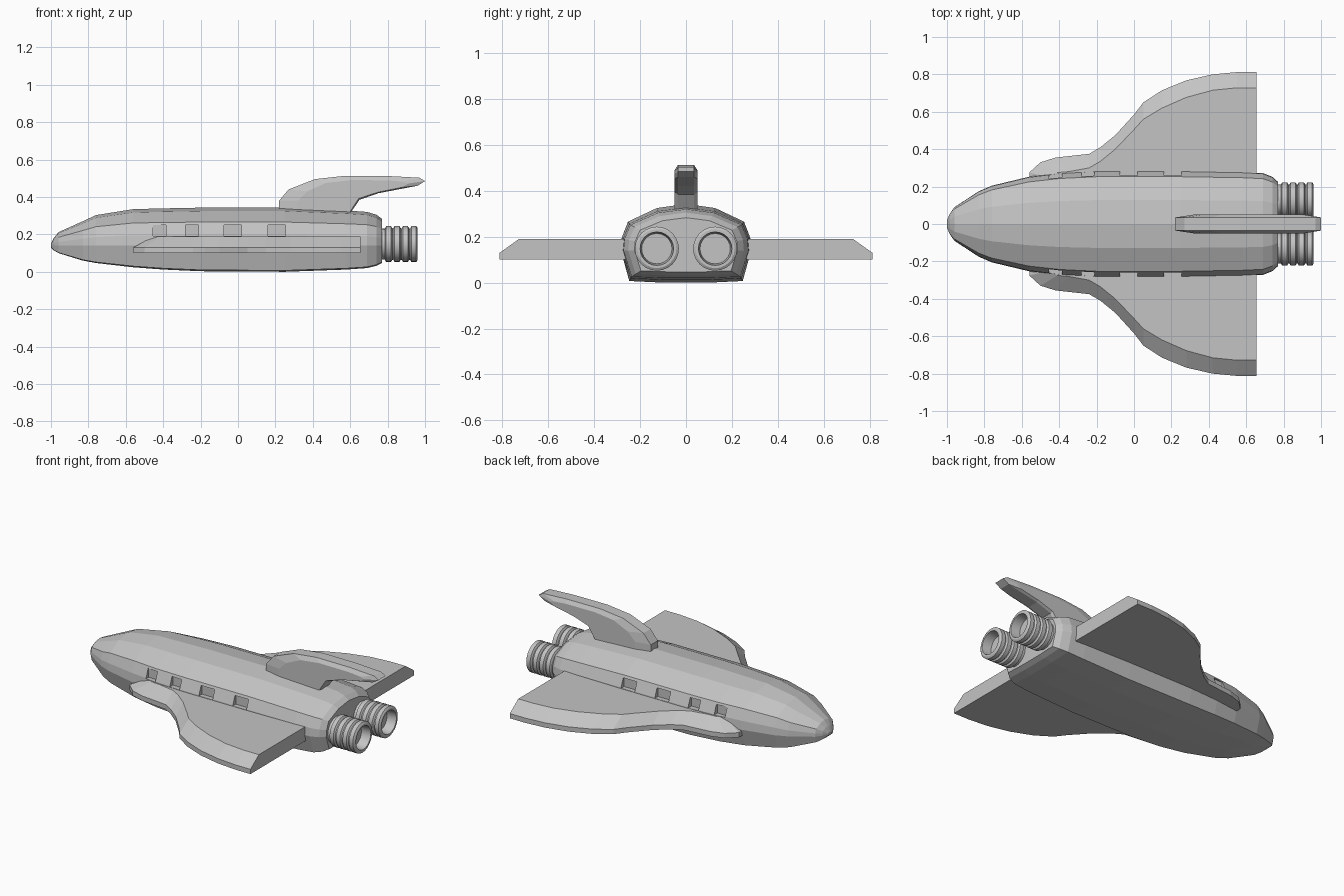
import bpy, bmesh
from math import cos, sin, tau

cube = bpy.data.objects.get("Cube")
if cube:
    bpy.data.objects.remove(cube, do_unlink=True)

grey = bpy.data.materials.new("hull_grey")
grey.use_nodes = True
colour = (0.55, 0.55, 0.55, 1)
grey.diffuse_color = colour
grey.node_tree.nodes["Principled BSDF"].inputs["Base Color"].default_value = colour


def finish(name, bm):
    """Turn a bmesh into a named grey object."""
    bmesh.ops.recalc_face_normals(bm, faces=bm.faces)
    mesh = bpy.data.meshes.new(name)
    bm.to_mesh(mesh)
    bm.free()
    mesh.materials.append(grey)
    obj = bpy.data.objects.new(name, mesh)
    bpy.context.collection.objects.link(obj)
    return obj


def loft(name, rings):
    """Bridge equal-length closed rings and cap both ends."""
    bm = bmesh.new()
    loops = [[bm.verts.new(p) for p in ring] for ring in rings]
    for a, b in zip(loops, loops[1:]):
        for i in range(len(a)):
            j = (i + 1) % len(a)
            bm.faces.new((a[i], a[j], b[j], b[i]))
    bm.faces.new(loops[0])
    bm.faces.new(loops[-1])
    return finish(name, bm)


def hull_ring(x, half, top, bottom, mid=0.14):
    """Faceted hull section, scaled about its widest line."""
    right = [(0, 1), (0.45, 0.91), (0.89, 0.62), (0.985, 0.28),
             (1, 0), (0.87, -0.95), (0.35, -1)]
    outline = right + [(-y, z) for y, z in reversed(right[1:])]
    return [(x, y * half, mid + z * (top - mid if z > 0 else mid - bottom))
            for y, z in outline]


# Fuselage: x, half width, top, bottom
stations = [
    (-1, 0.02, 0.15, 0.13), (-0.985, 0.055, 0.18, 0.115), (-0.96, 0.09, 0.212, 0.1),
    (-0.83, 0.175, 0.27, 0.06), (-0.76, 0.205, 0.303, 0.047), (-0.56, 0.253, 0.335, 0.024),
    (-0.4, 0.273, 0.339, 0.012), (-0.2, 0.284, 0.343, 0.003), (0.25, 0.284, 0.343, 0),
    (0.58, 0.278, 0.328, 0.012), (0.69, 0.272, 0.32, 0.02), (0.74, 0.252, 0.305, 0.032),
    (0.77, 0.225, 0.283, 0.047)]
fuselage = loft("fuselage", [hull_ring(*s) for s in stations])

# Recessed side windows
bm = bmesh.new()
windows = [(-0.455, -0.385, 0.238), (-0.28, -0.21, 0.245),
           (-0.075, 0.02, 0.25), (0.16, 0.255, 0.25)]
for side in (-1, 1):
    for start, end, inner in windows:
        box = bmesh.ops.create_cube(bm, size=1)["verts"]
        for v in box:
            v.co.x = start if v.co.x < 0 else end
            v.co.z = 0.192 if v.co.z < 0 else 0.25
            v.co.y = side * (inner if v.co.y < 0 else 0.4)
cutter = finish("window_cutter", bm)
cutter.hide_render = True
cut = fuselage.modifiers.new("windows", "BOOLEAN")
cut.operation = "DIFFERENCE"
cut.solver = "EXACT"
cut.object = cutter
bpy.context.view_layer.objects.active = fuselage
bpy.ops.object.modifier_apply(modifier=cut.name)
bpy.data.objects.remove(cutter, do_unlink=True)

# Wings with a bevelled leading edge: x, y of lower rim, then x, y of upper rim
wing_rim = [
    (-0.56, 0.2, -0.45, 0.2), (-0.56, 0.275, -0.45, 0.25), (-0.5, 0.33, -0.41, 0.275),
    (-0.42, 0.355, -0.35, 0.28), (-0.24, 0.375, -0.24, 0.3), (-0.18, 0.41, -0.18, 0.335),
    (-0.1, 0.475, -0.1, 0.4), (0, 0.585, 0, 0.505), (0.05, 0.65, 0.05, 0.56),
    (0.15, 0.715, 0.15, 0.62), (0.28, 0.768, 0.28, 0.677), (0.42, 0.8, 0.42, 0.715),
    (0.55, 0.812, 0.55, 0.728), (0.655, 0.812, 0.655, 0.728), (0.655, 0.2, 0.655, 0.2)]
for name, side in (("left_wing", 1), ("right_wing", -1)):
    lower = [(x, side * y) for x, y, _, _ in wing_rim]
    upper = [(x, side * y) for _, _, x, y in wing_rim]
    loft(name, [[(x, y, z) for x, y in rim]
                for rim, z in ((lower, 0.1), (lower, 0.13), (upper, 0.19))])

# Swept tail fin: thin outer outline, thicker inner panel
fin_edge = [(0.22, 0.32), (0.22, 0.38), (0.27, 0.44), (0.41, 0.495), (0.57, 0.513),
            (0.8, 0.512), (0.97, 0.503), (1, 0.485), (0.96, 0.46), (0.75, 0.42),
            (0.65, 0.385), (0.605, 0.32)]
fin_panel = [(0.32, 0.32), (0.32, 0.38), (0.37, 0.43), (0.47, 0.475), (0.6, 0.49),
             (0.8, 0.489), (0.88, 0.482), (0.91, 0.472), (0.88, 0.452), (0.75, 0.426),
             (0.645, 0.392), (0.598, 0.32)]
loft("tail_fin", [[(x, y, z) for x, z in outline] for outline, y in
                  ((fin_panel, -0.05), (fin_edge, -0.035),
                   (fin_edge, 0.035), (fin_panel, 0.05))])

# Ribbed engine nozzles with hollow ends
nozzle = [(0.74, 0.083)]
for i in range(4):
    x = 0.785 + 0.045 * i
    nozzle += [(x, 0.083), (x + 0.007, 0.096), (x + 0.033, 0.096), (x + 0.04, 0.085)]
nozzle += [(0.96, 0.073), (0.9, 0.066)]
sides = 24
for name, y in (("left_engine", 0.127), ("right_engine", -0.127)):
    engine = loft(name, [[(x, y + r * cos(tau * k / sides), 0.148 + r * sin(tau * k / sides))
                          for k in range(sides)] for x, r in nozzle])
    bpy.ops.object.select_all(action="DESELECT")
    engine.select_set(True)
    bpy.context.view_layer.objects.active = engine
    bpy.ops.object.shade_smooth_by_angle(angle=0.5)
